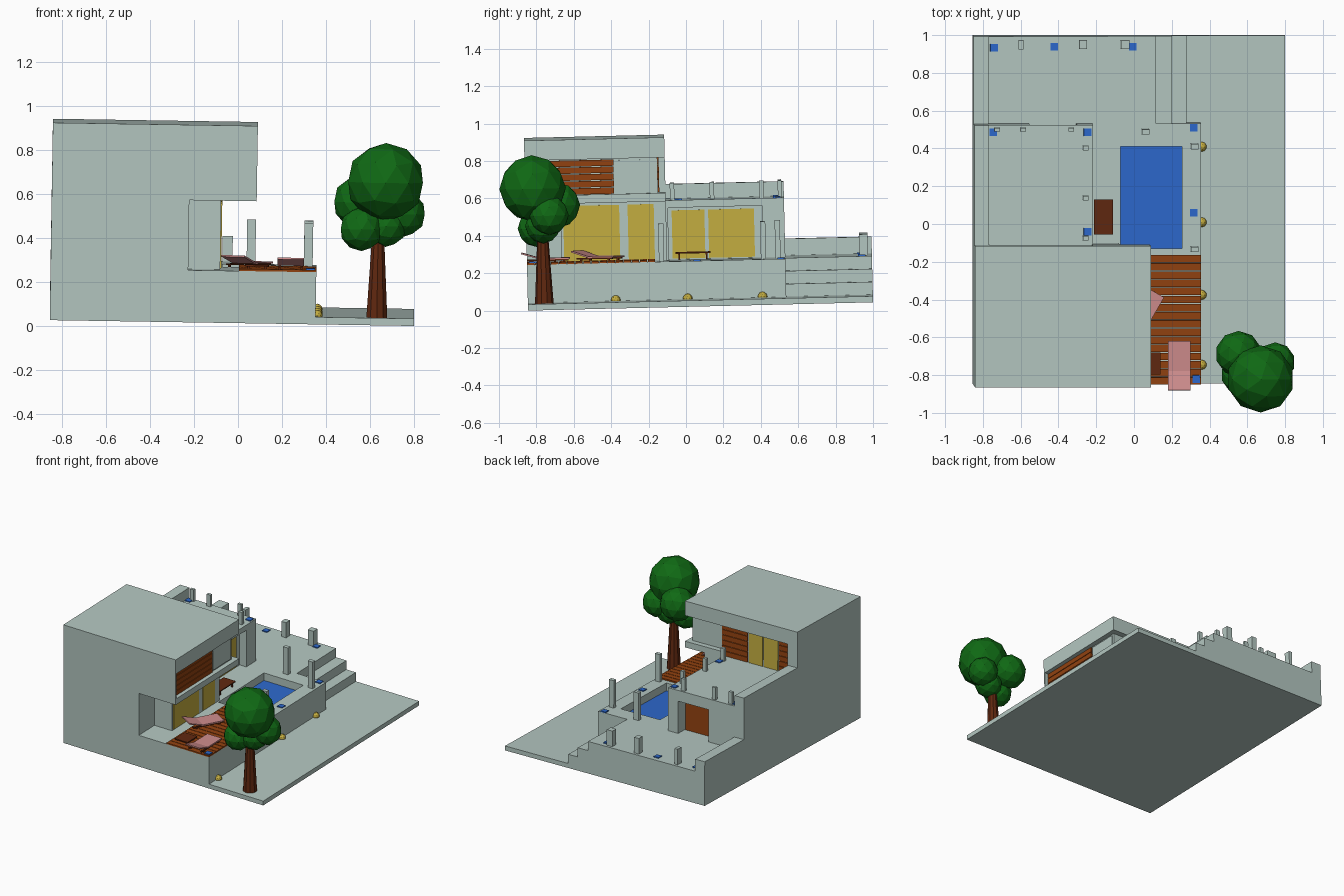
import bpy, bmesh, math
from mathutils import Matrix, Vector

if "Cube" in bpy.data.objects:
    bpy.data.objects.remove(bpy.data.objects["Cube"])


def mat(name, r, g, b):
    m = bpy.data.materials.new(name)
    m.diffuse_color = (r, g, b, 1)
    m.use_nodes = True
    m.node_tree.nodes["Principled BSDF"].inputs["Base Color"].default_value = m.diffuse_color
    return m


PLASTER = mat("pale_plaster", .456, .571, .533)
WOOD = mat("warm_wood", .287, .054, .005)
DARK = mat("dark_wood", .117, .021, .005)
GLASS = mat("golden_glass", .558, .423, .051)
WATER = mat("pool_blue", .026, .141, .61)
LEAF = mat("leaf_green", .005, .141, .007)
PINK = mat("cushion_pink", .61, .262, .262)


def finish(name, bm, m):
    me = bpy.data.meshes.new(name)
    bm.to_mesh(me)
    bm.free()
    me.materials.append(m)
    ob = bpy.data.objects.new(name, me)
    bpy.context.collection.objects.link(ob)
    return ob


def box(name, x, y, z, m=PLASTER, mx=Matrix()):
    """Box from (low, high) ranges, optionally placed by a matrix."""
    bm = bmesh.new()
    bmesh.ops.create_cube(bm, size=1)
    c = Vector([(r[0] + r[1]) / 2 for r in (x, y, z)])
    s = Matrix.Diagonal([r[1] - r[0] for r in (x, y, z)] + [1])
    bm.transform(mx @ Matrix.Translation(c) @ s)
    return finish(name, bm, m)


def carve(ob, *cuts):
    """Cut box-shaped recesses out of a solid."""
    bpy.context.view_layer.objects.active = ob
    for cut in cuts:
        tool = box("cutter", *cut)
        tool.hide_render = True
        mod = ob.modifiers.new("recess", 'BOOLEAN')
        mod.operation, mod.solver, mod.object = 'DIFFERENCE', 'EXACT', tool
        bpy.ops.object.modifier_apply(modifier=mod.name)
        bpy.data.objects.remove(tool)


def planks(name, x, y, z, n, axis, gap=.004):
    """Row of boards filling a box, split along one axis."""
    r = [x, y, z]
    lo, hi = r[axis]
    step = (hi - lo) / n
    for i in range(n):
        r[axis] = (lo + i * step, lo + (i + 1) * step - gap)
        box(name, *r, WOOD)


L, F, T = -.855, -.845, .237      # left wall, front wall, terrace height
ROOF = .555                       # middle roof height
BACK = -.095                      # back of the upper block
MID = .537                        # back of the middle block

# ground slab, terrace with pool, steps
box("ground_slab", (L, .8), (F, 1), (0, .033))
podium = box("terrace", (L, .352), (F, MID), (.033, T))
carve(podium, ((-.075, .25), (-.125, .415), (.13, .4)))
box("pool_water", (-.075, .25), (-.125, .415), (.13, .18), WATER)
box("rear_terrace", (L, .112), (MID, 1), (.033, T))
for i, x1 in enumerate((.198, .276)):
    box("step", (.112 + i * .086, x1), (MID, 1), (.033, T - .068 * (i + 1)))

# lower storey: front wing, glazed wall
box("front_wing", (L, -.23), (F, -.66), (T, ROOF))
box("glazed_wing", (L, -.085), (-.66, BACK), (T, ROOF))
for y in ((-.645, -.345), (-.3, -.16)):
    box("lounge_window", (-.086, -.08), y, (T + .005, .54), GLASS)

# middle block with recessed windows and a rear door
mid = box("middle_block", (L, -.225), (BACK, MID), (T, ROOF))
carve(mid, ((-.28, -.1), (-.085, .42), (T - .02, .515)),
      ((-.56, -.31), (.45, .7), (T - .02, .475)))
for y in ((-.065, .11), (.13, .375)):
    box("pool_window", (-.281, -.274), y, (T + .005, .5), GLASS)
box("rear_door", (-.555, -.315), (.449, .457), (T, .465), WOOD)

# upper block with recessed right and back sides
upper = box("upper_block", (L, .076), (F, BACK), (ROOF, .897))
carve(upper, ((.04, .2), (F + .01, .1), (.6, .79)),
      ((-.775, .2), (BACK - .04, .1), (.6, .79)),
      ((-.775, -.23), (BACK - .04, .1), (ROOF - .02, .7)))
planks("side_cladding", (.038, .05), (F + .012, -.37), (.602, .789), 5, 2)
box("side_panel", (.038, .046), (-.36, -.15), (.61, .78))
by = (BACK - .042, BACK - .033)
planks("rear_cladding", (-.42, -.21), by, (ROOF, .789), 6, 2)
planks("rear_cladding", (-.774, -.68), by, (ROOF, .789), 6, 2)
for x in ((-.545, -.43), (-.67, -.555)):
    box("roof_terrace_door", x, by, (ROOF, .78), GLASS)

# left parapets
box("roof_parapet", (L, -.778), (BACK, MID), (ROOF, .633))
box("terrace_parapet", (L, -.776), (MID, 1), (T, .326))


# railing posts
def post(x, y, z0, z1, sx, sy):
    box("post", (x - sx, x + sx), (y - sy, y + sy), (z0, z1))


for x, y in ((.315, -.125), (.315, .42), (.055, .498)):
    post(x, y, T, .44, .02, .014)
for x, sx in ((-.603, .013), (-.275, .02), (-.052, .023)):
    post(x, .957, T, .352, sx, .023)
for y in (.418, .153, -.06):
    post(-.266, y, ROOF, .648, .015, .012)
for x in (-.735, -.597, -.342):
    post(x, .515, ROOF, .645, .015, .01)

# blue light plates set on the floors
for x, y, z in ((-.745, .94, T), (-.427, .945, T), (-.01, .945, T),
                (.313, .516, T), (.313, .066, T), (.325, -.815, T + .01),
                (-.755, .5, ROOF), (-.255, .5, ROOF), (-.255, -.027, ROOF)):
    box("floor_light", (x - .02, x + .02), (y - .02, y + .02),
        (z, z + .007), WATER)

# timber deck
planks("deck_board", (0, .352), (F, -.155), (T, T + .01), 16, 1)


# low tables
def table(x, y, top):
    box("table_top", x, y, (top - .008, top), DARK)
    for lx in (x[0] + .01, x[1] - .02):
        for ly in (y[0] + .015, y[1] - .025):
            box("table_leg", (lx, lx + .01), (ly, ly + .01),
                (T, top - .008), DARK)


table((-.215, -.115), (-.05, .137), .278)
table((.03, .135), (-.79, -.675), .265)


# sun loungers, head end towards -y
def lounger(x, y, turn):
    place = Matrix.Translation((x, y, T + .01)) @ Matrix.Rotation(turn, 4, 'Z')
    tilt = (place @ Matrix.Translation((0, -.03, .02)) @
            Matrix.Rotation(math.radians(-17), 4, 'X'))
    box("lounger_seat", (-.06, .06), (-.03, .13), (.016, .024), PINK, place)
    box("lounger_back", (-.06, .06), (-.105, 0), (-.004, .004), PINK, tilt)
    for s in (-1, 1):
        xs = sorted((s * .045, s * .055))
        box("lounger_rail", xs, (-.1, .12), (.008, .016), DARK, place)
        for ly in (-.08, .09):
            box("lounger_leg", xs, (ly, ly + .012), (0, .01), DARK, place)


lounger(.235, -.743, 0)
lounger(.038, -.465, math.radians(-30))


# round wall lamps at the terrace foot
def ball(name, p, r, m, sub=2):
    bm = bmesh.new()
    bmesh.ops.create_icosphere(bm, subdivisions=sub, radius=r,
                               matrix=Matrix.Translation(p))
    return finish(name, bm, m)


for y in (.41, .01, -.375, -.745):
    ball("wall_lamp", (.358, y, .038), .026, GLASS)

# tree
bm = bmesh.new()
bmesh.ops.create_cone(bm, cap_ends=True, segments=10, radius1=.05,
                      radius2=.025, depth=.44,
                      matrix=Matrix.Translation((.63, -.757, .25)))
finish("tree_trunk", bm, DARK)
for x, y, z, r in ((.66, -.805, .65, .178), (.545, -.675, .555, .122),
                   (.74, -.72, .505, .105), (.555, -.79, .435, .1),
                   (.665, -.755, .45, .095)):
    ball("tree_crown", (x, y, z), r, LEAF)

# the whole model leans very slightly
lean = (Matrix.Translation((0, 0, .033)) @ Matrix.Rotation(.024, 4, 'X') @
        Matrix.Rotation(.016, 4, 'Y'))
for ob in bpy.context.collection.objects:
    ob.data.transform(lean)
